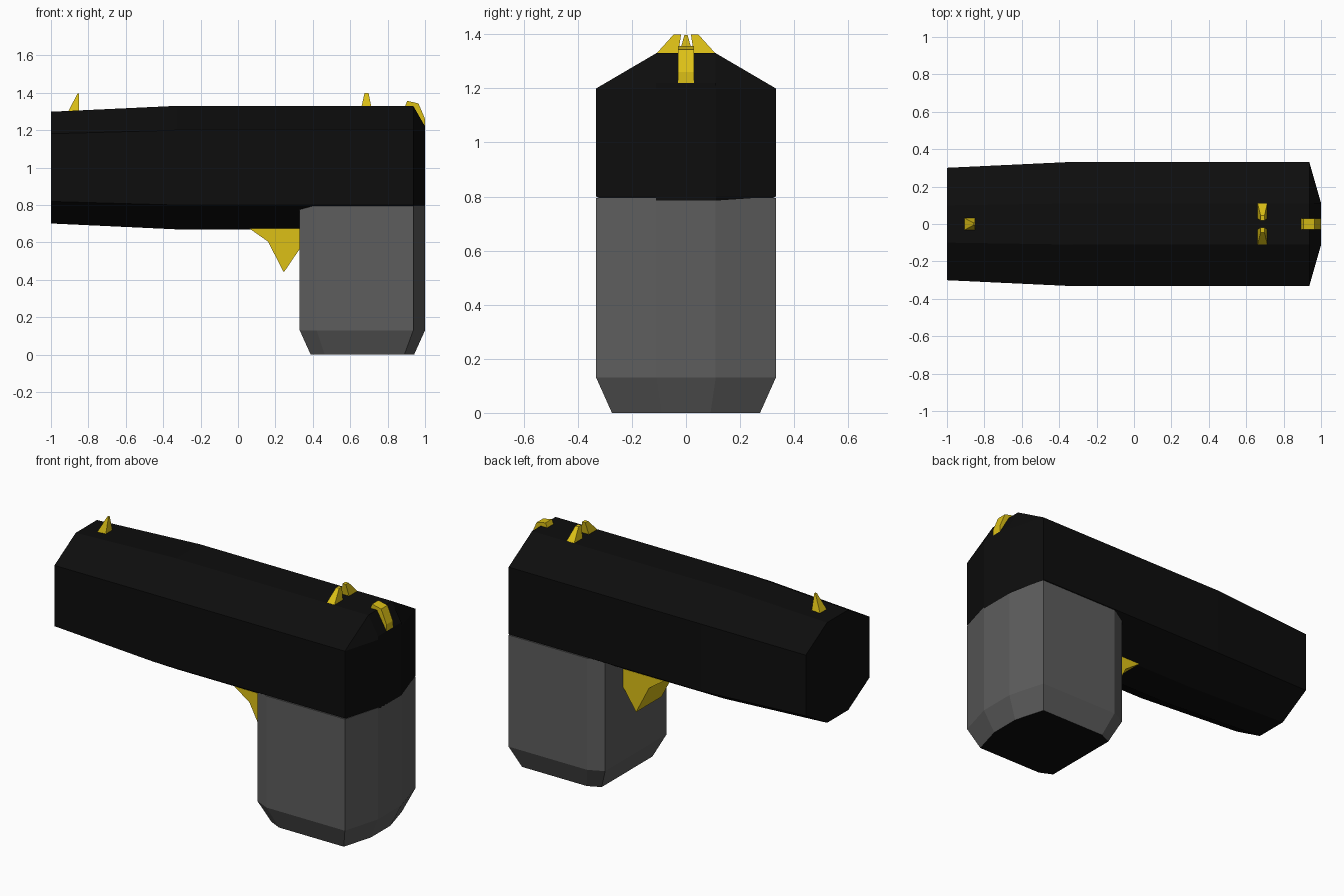
import bpy, bmesh

if "Cube" in bpy.data.objects:
    bpy.data.objects.remove(bpy.data.objects["Cube"])

def material(name, rgb):
    m = bpy.data.materials.new(name)
    m.diffuse_color = (*rgb, 1)
    m.use_nodes = True
    m.node_tree.nodes["Principled BSDF"].inputs["Base Color"].default_value = m.diffuse_color
    return m

BLACK = material("black", (0.004, 0.004, 0.004))
GREY = material("dark grey", (0.11, 0.11, 0.11))
GOLD = material("gold", (0.72, 0.53, 0.008))

def loft(name, rings, mats):
    """Skin closed rings of equal length and cap both ends."""
    bm = bmesh.new()
    loops = [[bm.verts.new(p) for p in ring] for ring in rings]
    n = len(loops[0])
    for a, b in zip(loops, loops[1:]):
        for i in range(n):
            j = (i + 1) % n
            bm.faces.new((a[i], a[j], b[j], b[i]))
    bm.faces.new(loops[0][::-1])
    bm.faces.new(loops[-1])
    bmesh.ops.recalc_face_normals(bm, faces=bm.faces)
    me = bpy.data.meshes.new(name)
    bm.to_mesh(me)
    bm.free()
    ob = bpy.data.objects.new(name, me)
    bpy.context.collection.objects.link(ob)
    for m in mats:
        me.materials.append(m)
    return ob

def prism(name, profile, half_width, mat):
    """Extrude an x-z profile across y."""
    return loft(name, [[(x, y, z) for x, z in profile]
                       for y in (-half_width, half_width)], [mat])

def mirrored(half):
    """Complete a symmetric outline from its positive half (coordinate 0)."""
    return half + [(-a, b) for a, b in reversed(half)]

# Slide: octagonal body narrowing to the muzzle, wedge-shaped at the rear
octagon = mirrored([(0.11, 1.33), (0.332, 1.2), (0.332, 0.8), (0.11, 0.67)])
rear = mirrored([(0.11, 1.22), (0.111, 1.2), (0.111, 0.8), (0.11, 0.785)])
sections = [[(x, y * s, 1 + (z - 1) * s) for y, z in octagon]
            for x, s in ((-1, 0.905), (-0.33, 1), (0.937, 1))]
loft("slide", sections + [[(1, y, z) for y, z in rear]], [BLACK])

# Grip: faceted column with a tapered foot and a black base
plan = mirrored([(0.11, 1.0), (0.332, 0.937), (0.332, 0.42), (0.29, 0.33)])
grip = loft("grip", [[(0.665 + (x - 0.665) * s, y * s, z) for y, x in plan]
                     for z, s in ((0, 0.825), (0.13, 1), (0.795, 1))], [GREY, BLACK])
for f in grip.data.polygons:
    f.material_index = int(f.center.z < 0.01)

# Trigger
prism("trigger", [(0.06, 0.675), (0.16, 0.605), (0.245, 0.44),
                  (0.34, 0.58), (0.34, 0.675)], 0.12, GOLD)

# Hammer
prism("hammer", [(0.89, 1.32), (0.905, 1.357), (0.965, 1.343), (1.0, 1.26),
                 (1.0, 1.22), (0.94, 1.28)], 0.03, GOLD)

def sight(name, base, top):
    """Tapered block; base and top are (x0, x1, y0, y1, z)."""
    loft(name, [[(a, c, z), (b, c, z), (b, d, z), (a, d, z)]
                for a, b, c, d, z in (base, top)], [GOLD])

# Sights
sight("front_sight", (-0.91, -0.85, -0.034, 0.034, 1.295),
      (-0.858, -0.85, -0.006, 0.006, 1.397))
for side, label in ((1, "left"), (-1, "right")):
    sight("rear_sight_" + label, (0.66, 0.713, side * 0.03, side * 0.113, 1.325),
          (0.677, 0.698, side * 0.018, side * 0.045, 1.4))
